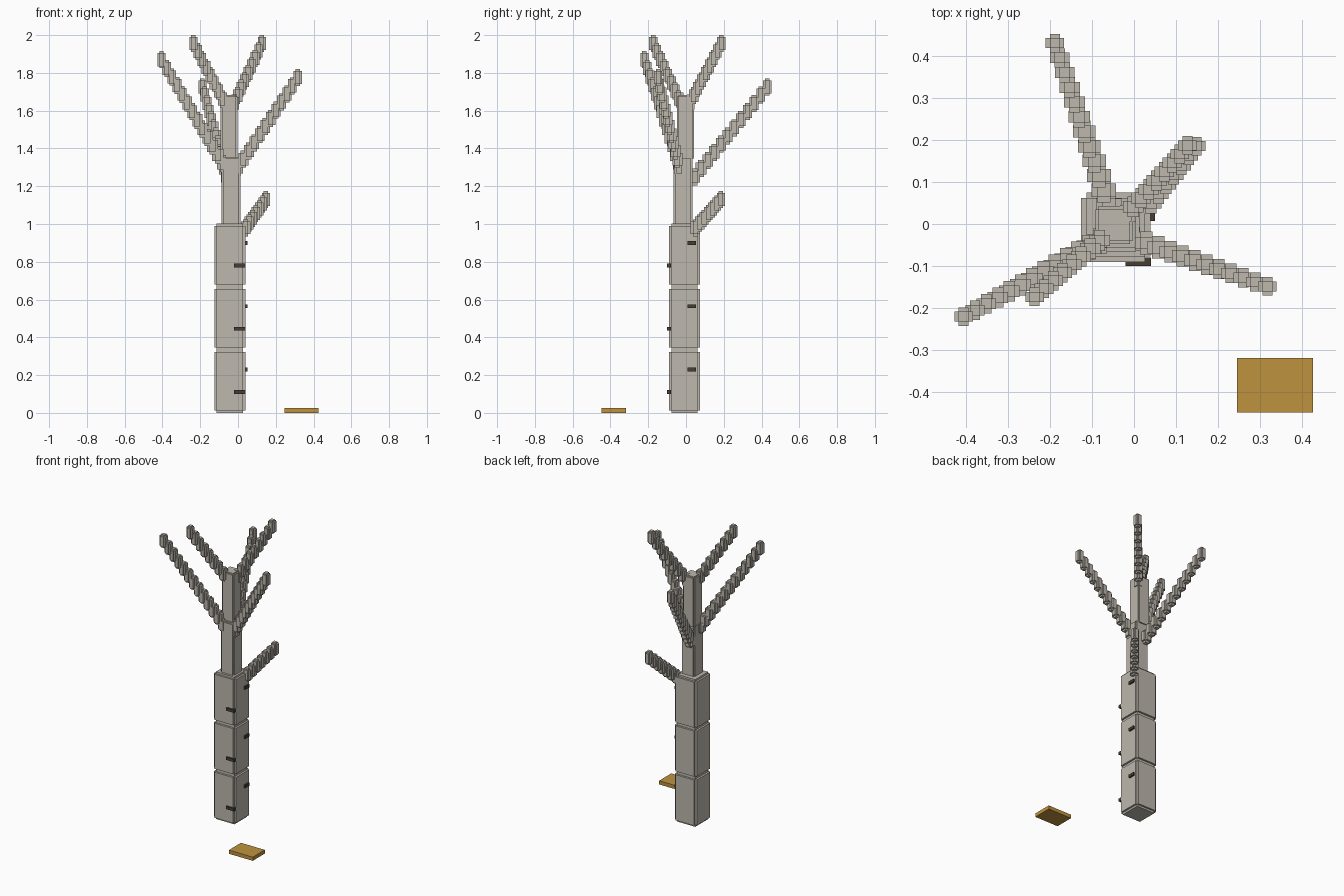
import bpy
import bmesh
from mathutils import Vector, Matrix

if "Cube" in bpy.data.objects:
    bpy.data.objects.remove(bpy.data.objects["Cube"], do_unlink=True)


def material(name, rgb):
    m = bpy.data.materials.new(name)
    m.use_nodes = True
    m.diffuse_color = (*rgb, 1)
    m.node_tree.nodes["Principled BSDF"].inputs["Base Color"].default_value = (*rgb, 1)
    return m


BARK = material("pale bark", (0.51, 0.48, 0.42))
DARK = material("dark brown", (0.065, 0.045, 0.035))
WOOD = material("golden wood", (0.52, 0.29, 0.05))


def add_box(bm, center, size):
    mat = Matrix.Translation(center) @ Matrix.Diagonal((*size, 1))
    bmesh.ops.create_cube(bm, size=1, matrix=mat)


def add_block(bm, center, size, notch):
    """Block with stepped edges: three crossing boxes, each full along one axis."""
    for axis in range(3):
        s = [d - 2 * notch for d in size]
        s[axis] = size[axis]
        add_box(bm, center, s)


def finish(name, bm, mat):
    mesh = bpy.data.meshes.new(name)
    bm.to_mesh(mesh)
    bm.free()
    mesh.materials.append(mat)
    obj = bpy.data.objects.new(name, mesh)
    bpy.context.collection.objects.link(obj)


def block(name, center, size, notch=0.0, mat=BARK):
    bm = bmesh.new()
    if notch:
        add_block(bm, center, size, notch)
    else:
        add_box(bm, center, size)
    finish(name, bm, mat)


def branch(name, start, end, count, thick):
    """Staircase of upright blocks, thinning towards the tip."""
    start, end = Vector(start), Vector(end)
    bm = bmesh.new()
    for i in range(count):
        t = i / (count - 1)
        w = thick + (0.044 - thick) * t
        add_block(bm, start.lerp(end, t), (w, w, 0.09), w * 0.23)
    finish(name, bm, BARK)


# Trunk: three stout segments, then two thinner ones
SEG = 0.336
for i in range(3):
    block(f"trunk_segment_{i + 1}", (-0.043, -0.008, SEG * (i + 0.5) - 0.003 * i),
          (0.165, 0.165, SEG), 0.013)
block("upper_trunk", (-0.037, -0.015, 1.175), (0.1, 0.1, 0.36), 0.008)
block("trunk_top", (-0.047, -0.002, 1.51), (0.09, 0.09, 0.345), 0.008)

# Branches
branch("low_branch", (0.04, 0.05, 0.98), (0.148, 0.185, 1.13), 7, 0.05)
branch("back_branch", (-0.06, 0.045, 1.25), (-0.188, 0.43, 1.725), 12, 0.06)
branch("left_branch", (0.0, -0.035, 1.3), (0.317, -0.148, 1.775), 12, 0.055)
branch("right_branch", (-0.08, -0.04, 1.32), (-0.405, -0.22, 1.87), 13, 0.06)
branch("top_right_branch", (-0.06, -0.02, 1.62), (-0.236, -0.173, 1.955), 9, 0.05)
branch("top_left_branch", (-0.02, 0.02, 1.64), (0.127, 0.187, 1.955), 9, 0.05)

# Climbing pegs, alternating between the front and the left side
for i in range(3):
    z = 0.11 + i * 0.335
    block(f"front_peg_{i + 1}", (0.01, -0.09, z), (0.06, 0.02, 0.02), mat=DARK)
    block(f"side_peg_{i + 1}", (0.04, 0.03, z + 0.12), (0.02, 0.045, 0.02), mat=DARK)

# Loose plank on the ground
block("ground_plank", (0.335, -0.383, 0.0125), (0.18, 0.13, 0.025), mat=WOOD)
